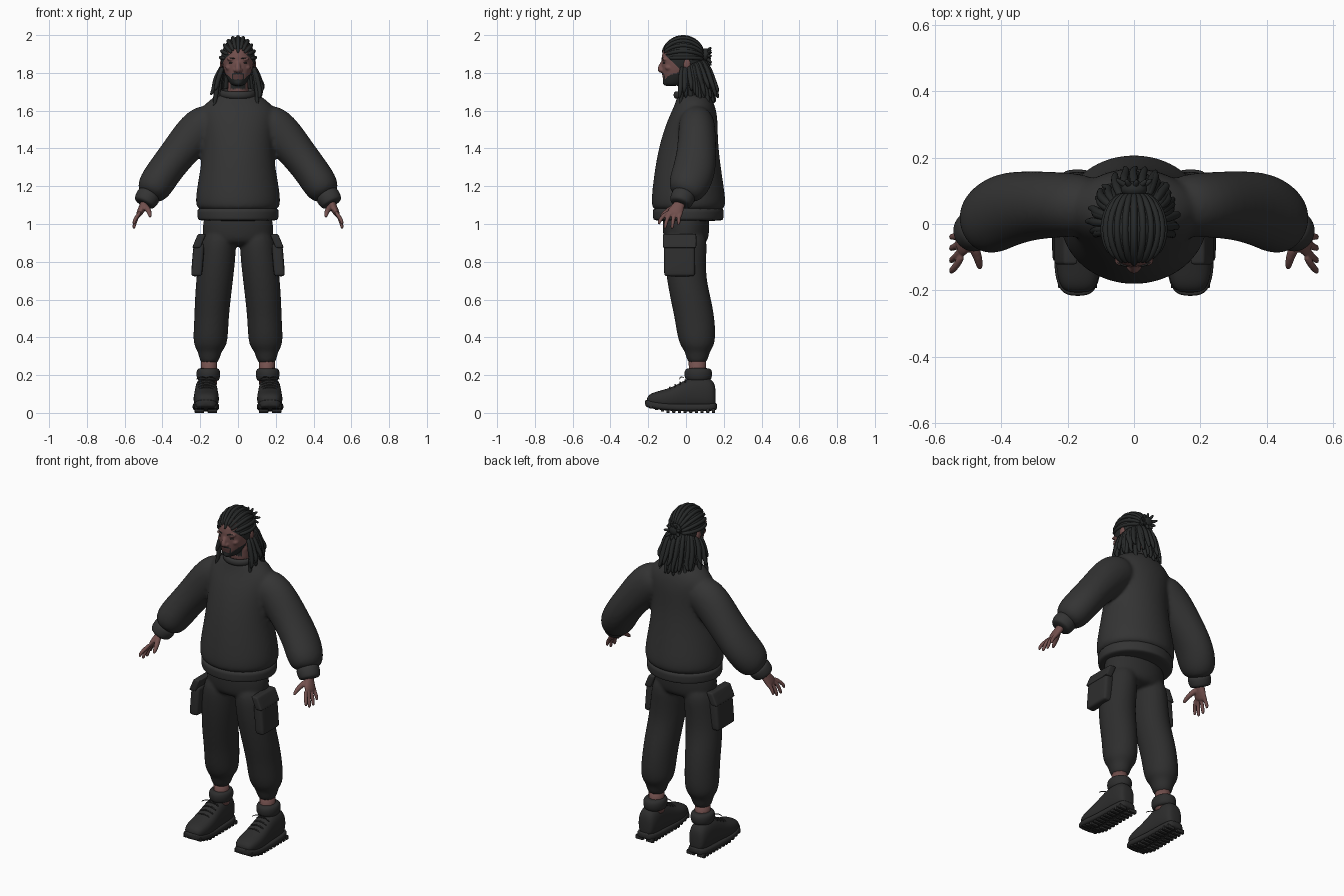
import bpy, bmesh, math, random
from mathutils import Vector, Matrix

random.seed(4)
if "Cube" in bpy.data.objects:
    bpy.data.objects.remove(bpy.data.objects["Cube"])
X, Y, Z = Vector((1, 0, 0)), Vector((0, 1, 0)), Vector((0, 0, 1))
SIDES = ((1, "left"), (-1, "right"))


def material(name, r, g, b):
    m = bpy.data.materials.new(name)
    m.use_nodes = True
    m.diffuse_color = (r, g, b, 1)
    m.node_tree.nodes["Principled BSDF"].inputs["Base Color"].default_value = (r, g, b, 1)
    return m


KNIT = material("sweater charcoal", .034, .034, .034)
CLOTH = material("trouser charcoal", .027, .027, .027)
LEATHER = material("shoe black", .026, .026, .026)
HAIR = material("hair black", .02, .022, .022)
SKIN = material("skin brown", .17, .08, .075)
LIPS = material("lip brown", .11, .05, .048)


def tube(bm, pts, radii, ref=Y, axis=None, n=12, p=1.0):
    """Skin rings along a path; p below 1 makes the section boxier."""
    pts = [Vector(q) for q in pts]
    rings = []
    for i, c in enumerate(pts):
        t = axis or (pts[min(i + 1, len(pts) - 1)] - pts[max(i - 1, 0)]).normalized()
        u = (ref - ref.dot(t) * t).normalized()
        v = t.cross(u)
        ru, rv = radii[i] if isinstance(radii[i], tuple) else (radii[i], radii[i])
        ring = []
        for k in range(n):
            a = math.tau * k / n
            ca, sa = math.cos(a), math.sin(a)
            ca = math.copysign(abs(ca) ** p, ca)
            sa = math.copysign(abs(sa) ** p, sa)
            ring.append(bm.verts.new(c + u * ru * ca + v * rv * sa))
        rings.append(ring)
    for a, b in zip(rings, rings[1:]):
        for k in range(n):
            bm.faces.new((a[k], a[(k + 1) % n], b[(k + 1) % n], b[k]))
    bm.faces.new(rings[0])
    bm.faces.new(rings[-1])


def column(bm, rows, cx=0, **kw):
    """Stack of level ellipses given as z, y centre, x radius, y radius."""
    tube(bm, [(cx, r[1], r[0]) for r in rows], [(r[2], r[3]) for r in rows], X, Z, **kw)


def ball(bm, c, r):
    m = Matrix.Translation(c) @ Matrix.Diagonal((*r, 1))
    bmesh.ops.create_uvsphere(bm, u_segments=24, v_segments=16, radius=1, matrix=m)


def box(bm, c, size):
    bmesh.ops.create_cube(bm, size=1, matrix=Matrix.Translation(c) @ Matrix.Diagonal((*size, 1)))


def finish(name, bm, mat, sub=2, voxel=0, relax=4, bevel=0):
    bmesh.ops.recalc_face_normals(bm, faces=bm.faces)
    me = bpy.data.meshes.new(name)
    bm.to_mesh(me)
    bm.free()
    ob = bpy.data.objects.new(name, me)
    bpy.context.collection.objects.link(ob)
    if bevel:
        mod = ob.modifiers.new("Bevel", "BEVEL")
        mod.width, mod.segments = bevel, 3
    if sub:
        mod = ob.modifiers.new("Subdivision", "SUBSURF")
        mod.levels = mod.render_levels = sub
    if voxel:
        # Fuse overlapping pieces into one soft skin
        mod = ob.modifiers.new("Fuse", "REMESH")
        mod.mode, mod.voxel_size = "VOXEL", voxel
        mod = ob.modifiers.new("Relax", "SMOOTH")
        mod.factor, mod.iterations = .5, relax
        dg = bpy.context.evaluated_depsgraph_get()
        ob.data = bpy.data.meshes.new_from_object(ob.evaluated_get(dg))
        ob.modifiers.clear()
    ob.data.materials.clear()
    ob.data.materials.append(mat)
    for f in ob.data.polygons:
        f.use_smooth = True
        f.material_index = 0
    return ob


# Sweater: body and full sleeves
bm = bmesh.new()
column(bm, [(1.06, .012, .21, .185), (1.1, .014, .228, .2), (1.17, .012, .225, .195),
            (1.33, .01, .194, .172), (1.45, .018, .188, .152), (1.55, .035, .2, .135),
            (1.61, .045, .2, .115), (1.655, .045, .155, .098), (1.695, .035, .1, .08)], n=20)
for s, side in SIDES:
    tube(bm, [(s * .1, .055, 1.57), (s * .2, .058, 1.515), (s * .3, .058, 1.395), (s * .39, .045, 1.28),
              (s * .445, .01, 1.195), (s * .475, -.015, 1.14)],
         [.09, (.1, .118), (.105, .1), (.118, .094), (.112, .098), (.075, .065)], n=16)
finish("sweater", bm, KNIT, voxel=.011, relax=6)

bm = bmesh.new()
column(bm, [(1.015, .012, .205, .18), (1.025, .012, .216, .188), (1.06, .012, .218, .19),
            (1.1, .012, .218, .19)], n=24)
finish("sweater_hem", bm, KNIT)
bm = bmesh.new()
tilt = Matrix.Rotation(.12, 3, "X")
path = [tilt @ Vector((.088 * math.cos(a), .08 * math.sin(a), 0)) + Vector((0, .025, 1.692))
        for a in [math.tau * k / 24 for k in range(25)]]
tube(bm, path, [(.02, .013)] * 25, ref=Z, n=10)
finish("sweater_collar", bm, KNIT, sub=1)

# Trousers: hips, legs and gathered ankles
bm = bmesh.new()
column(bm, [(1.06, .0, .18, .122), (1, 0, .188, .125), (.94, 0, .192, .124), (.88, 0, .165, .108)], n=20)
for s, side in SIDES:
    rows = [(.98, .0, .09, .115, .098), (.85, -.005, .1, .116, .108), (.72, .0, .1, .106, .122),
            (.6, .026, .097, .11, .134), (.5, .046, .093, .108, .14), (.41, .055, .094, .104, .145),
            (.35, .06, .088, .09, .147), (.325, .06, .06, .064, .15), (.25, .06, .051, .054, .152)]
    tube(bm, [(s * r[4], r[1], r[0]) for r in rows], [(r[2], r[3]) for r in rows], X, Z, n=16)
finish("trousers", bm, CLOTH, voxel=.009, relax=5)

# Braided hair cap
CAP, CR = Vector((0, -.015, 1.87)), (.092, .113, .121)
bm = bmesh.new()
ball(bm, CAP, CR)
bmesh.ops.bisect_plane(bm, geom=bm.verts[:] + bm.edges[:] + bm.faces[:], plane_co=(0, 0, 1.79),
                       plane_no=(0, .95, 1), clear_inner=True)
finish("hair_cap", bm, HAIR, sub=1)
bm = bmesh.new()
for k in range(-5, 6):
    a = math.radians(k * 17)
    pts = []
    for j in range(14):
        t = math.radians(16 + 11 * j)
        q = CAP + Vector((CR[0] * math.sin(a) * math.sin(t), -CR[1] * math.cos(t),
                          CR[2] * math.cos(a) * math.sin(t)))
        if q.z + .95 * q.y > 1.785:
            pts.append(q)
    if len(pts) > 2:
        tube(bm, pts, [.007] + [.011] * (len(pts) - 2) + [.007], ref=X, n=8)
finish("hair_braids", bm, HAIR, sub=1)

# Hanging locks round the sides and back, plus the tied knot
bm = bmesh.new()
for layer in range(2):
    for k in range(21):
        a = math.radians(-14 + 208 * k / 20 + random.uniform(-4, 4))
        ca, sa = math.cos(a), math.sin(a)
        back = max(sa, 0)
        low = 1.64 + .045 * layer + random.uniform(-.025, .03)
        out = .012 * layer + random.uniform(-.006, .01)
        top = 1.84 + .04 * back
        pts = [(ca * .08, .005 + sa * .08, top),
               (ca * (.098 + out), .005 + sa * (.105 + out), top - .06),
               (ca * (.106 + out), .01 + sa * (.115 + out), (top + low) / 2 - .02),
               (ca * (.112 + out) + random.uniform(-.012, .012), .01 + sa * (.135 + out), low + .03),
               (ca * (.116 + out) + random.uniform(-.012, .012), .01 + sa * (.145 + out), low)]
        tube(bm, pts, [.012, .014, .014, .012, .007], ref=X, n=8)
finish("hair_locks", bm, HAIR, sub=1)
bm = bmesh.new()
ball(bm, (0, .105, 1.895), (.04, .026, .035))
for k in range(9):
    a = math.tau * k / 9
    d = Vector((math.cos(a), .35, math.sin(a)))
    c = Vector((0, .105, 1.89))
    tube(bm, [c, c + d * .03, c + d * random.uniform(.045, .06) + Y * .012], [.012, .011, .006], ref=Vector((.3, .9, .4)), n=8)
finish("hair_knot", bm, HAIR, sub=1)

# Head with neck, nose, brow, lips and ears
bm = bmesh.new()
column(bm, [(1.64, .03, .062, .06), (1.7, .018, .058, .058), (1.8, .01, .055, .06)])
column(bm, [(1.73, -.07, .028, .036), (1.745, -.062, .045, .058), (1.775, -.045, .062, .08),
            (1.815, -.03, .077, .1), (1.86, -.022, .085, .11), (1.91, -.02, .085, .11),
            (1.955, -.015, .068, .088), (1.98, -.012, .035, .048)], n=20)
tube(bm, [(0, -.12, 1.865), (0, -.134, 1.835), (0, -.14, 1.818), (0, -.122, 1.806)],
     [.01, .013, .018, .016], ref=X)
for s in (1, -1):
    ball(bm, (s * .014, -.128, 1.814), (.011, .012, .009))
    ball(bm, (s * .034, -.112, 1.872), (.026, .016, .009))
    ball(bm, (s * .045, -.09, 1.828), (.022, .022, .017))
    ball(bm, (s * .086, .005, 1.845), (.01, .02, .032))
ball(bm, (0, -.113, 1.788), (.026, .014, .007))
ball(bm, (0, -.11, 1.775), (.022, .014, .007))
ball(bm, (0, -.098, 1.75), (.026, .026, .02))
head = finish("head", bm, SKIN, sub=1, voxel=.005, relax=3)
head.data.materials.append(HAIR)
head.data.materials.append(LIPS)
for f in head.data.polygons:
    x, y, z = f.center
    jaw = 1.765 + max(0, abs(x) - .03) * .9
    if y < -.02 and 1.715 < z < jaw:
        f.material_index = 1
    elif y < -.1 and abs(x) < .026 and z < 1.794:
        f.material_index = 2
    elif y < -.1 and abs(x) < .032 and z < 1.8:
        f.material_index = 1

bm = bmesh.new()
for s in (1, -1):
    ball(bm, (s * .034, -.114, 1.853), (.015, .008, .005))
    tube(bm, [(s * .014, -.127, 1.874), (s * .035, -.125, 1.881), (s * .057, -.108, 1.874)],
         [.003, .005, .003], ref=Z, n=8)
finish("eyes_and_brows", bm, HAIR, sub=1)

for s, side in SIDES:
    # Ribbed sleeve cuff
    bm = bmesh.new()
    tube(bm, [(s * .462, -.005, 1.165), (s * .48, -.018, 1.14), (s * .494, -.028, 1.115), (s * .5, -.032, 1.103)],
         [.064, .066, .061, .05], n=16)
    finish(side + "_cuff", bm, KNIT)

    # Hand: palm, four fingers and thumb
    bm = bmesh.new()
    tube(bm, [(s * .485, -.025, 1.14), (s * .498, -.035, 1.1), (s * .515, -.055, 1.07), (s * .53, -.068, 1.04)],
         [(.028, .024), (.03, .022), (.044, .02), (.04, .014)])
    for k, (tip, low) in enumerate(((-.145, .995), (-.113, .973), (-.076, .972), (-.042, .992))):
        y0 = -.102 + .024 * k
        tube(bm, [(s * .515, y0 + .01, 1.068), (s * .537, (y0 + tip) / 2 - .004, 1.035),
                  (s * .55, tip + .005, low + .022), (s * .552, tip, low)], [.012, .012, .011, .008], n=8)
    tube(bm, [(s * .498, -.045, 1.1), (s * .476, -.085, 1.078), (s * .467, -.117, 1.055), (s * .465, -.137, 1.035)],
         [.02, .017, .013, .009], ref=X, n=8)
    finish(side + "_hand", bm, SKIN, sub=1, voxel=.004, relax=3)

    # Cargo pocket with flap
    bm = bmesh.new()
    box(bm, (s * .208, -.034, .81), (.06, .165, .175))
    for v in bm.verts:
        v.co.x += s * (.87 - v.co.z) * .08
    finish(side + "_pocket", bm, CLOTH, sub=1, bevel=.018)
    bm = bmesh.new()
    box(bm, (s * .21, -.034, .91), (.045, .178, .075))
    for v in bm.verts:
        v.co.x += s * (.9 - v.co.z) * .42
    finish(side + "_pocket_flap", bm, CLOTH, sub=1, bevel=.01)

    # Ankle and rolled sock
    bm = bmesh.new()
    column(bm, [(.15, .062, .042, .046), (.29, .06, .042, .046)], cx=s * .153)
    finish(side + "_ankle", bm, SKIN, sub=0)
    bm = bmesh.new()
    column(bm, [(.165, .065, .05, .056), (.18, .065, .062, .072), (.21, .065, .066, .077),
                (.232, .065, .06, .07), (.238, .065, .044, .05)], cx=s * .157, n=16)
    finish(side + "_sock_roll", bm, CLOTH)

    # Shoe upper, sole and tread
    bm = bmesh.new()
    rows = [(-.208, .065, .035, .018), (-.185, .07, .058, .036), (-.13, .07, .069, .05), (-.07, .078, .068, .06),
            (-.02, .093, .064, .075), (.04, .105, .061, .088), (.1, .105, .06, .088), (.14, .1, .052, .078),
            (.158, .085, .034, .055)]
    tube(bm, [(s * .168, r[0], r[1]) for r in rows], [r[2:] for r in rows], X, Y, n=16, p=.8)
    finish(side + "_shoe", bm, LEATHER)
    bm = bmesh.new()
    rows = [(-.218, .055, .03), (-.195, .045, .06), (-.13, .034, .074), (-.04, .028, .069), (.06, .028, .066),
            (.14, .03, .06), (.166, .036, .036)]
    tube(bm, [(s * .17, r[0], r[1]) for r in rows], [(r[2], .02) for r in rows], X, Y, n=16, p=.5)
    finish(side + "_sole", bm, LEATHER)
    bm = bmesh.new()
    for k in range(12):
        y = -.185 + .03 * k
        lift = max(0, -.1 - y) * .28
        for d in (-1, 1):
            box(bm, (s * .17 + d * .034, y, .012 + lift), (.05, .017, .024))
    finish(side + "_tread", bm, LEATHER, sub=0, bevel=.003)

    # Laces and bow
    bm = bmesh.new()
    for k in range(4):
        y, z = -.085 + .027 * k, .139 + .013 * k
        tube(bm, [(s * .168 + d * .045, y, z - .018 * d * d) for d in (-1, -.4, .4, 1)], [.005] * 4, n=6)
    for d in (-1, 1):
        tube(bm, [(s * .168, -.01, .185), (s * .168 + d * .03, -.03, .195), (s * .168 + d * .055, -.035, .175)],
             [.003] * 3, n=6)
    finish(side + "_laces", bm, LEATHER, sub=1)
